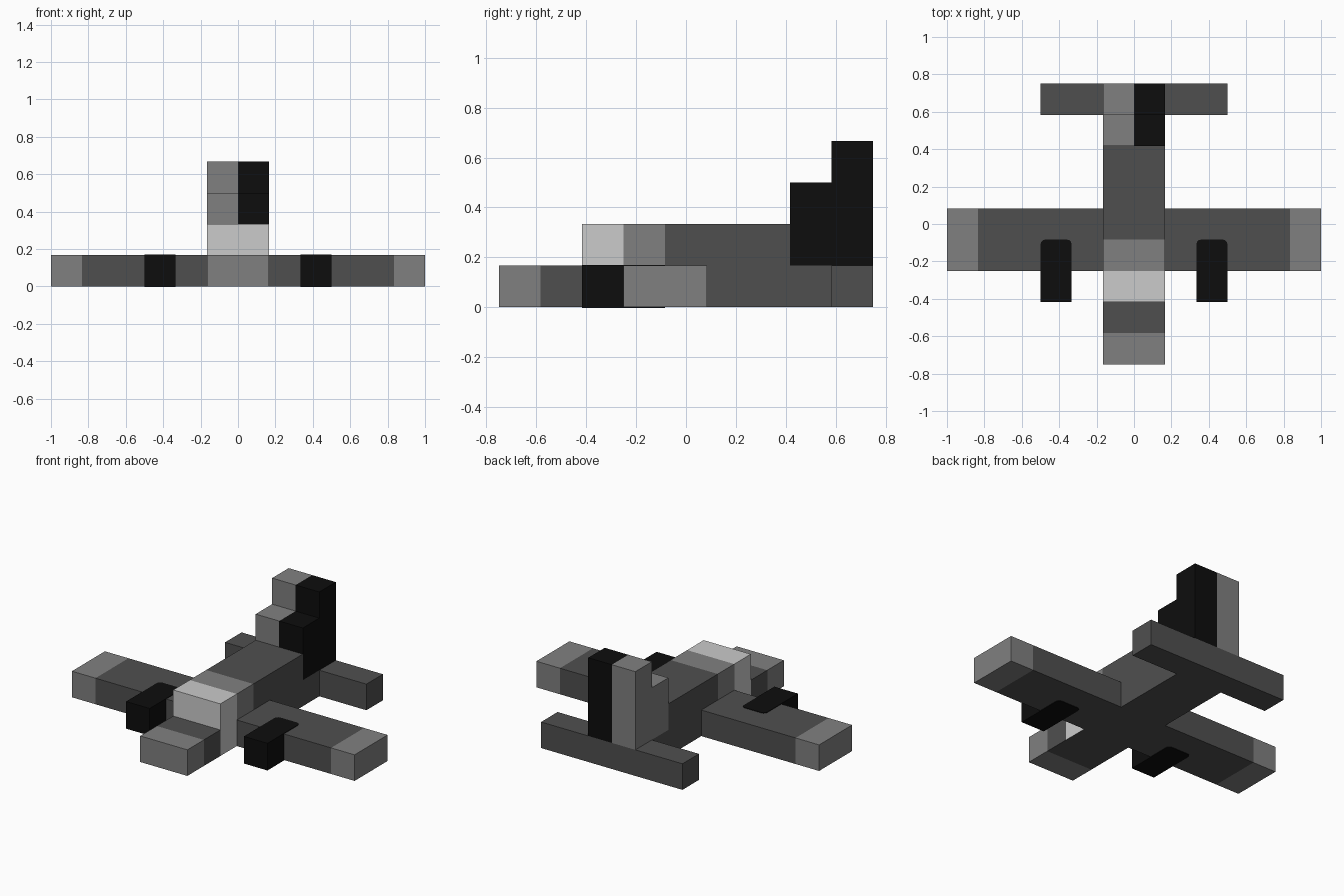
import bpy
import bmesh

if "Cube" in bpy.data.objects:
    bpy.data.objects.remove(bpy.data.objects["Cube"])

U = 1 / 6  # one block of the grid


def material(name, value):
    m = bpy.data.materials.new(name)
    m.diffuse_color = (value, value, value, 1)
    m.use_nodes = True
    m.node_tree.nodes["Principled BSDF"].inputs["Base Color"].default_value = m.diffuse_color
    return m


LIGHT = material("light grey", 0.597)
MID = material("mid grey", 0.216)
DARK = material("dark grey", 0.078)
BLACK = material("black", 0.004)


def block(name, x, y, z, mat, bottom=None, round_back=0, mirror=False):
    """Box between grid limits; options: other bottom colour, rounded back corners, mirrored copy."""
    bm = bmesh.new()
    bmesh.ops.create_cube(bm, size=1)
    for v in bm.verts:
        v.co = [U * (lo if c < 0 else hi) for c, (lo, hi) in zip(v.co, (x, y, z))]
    if round_back:
        edges = [e for e in bm.edges
                 if abs(e.verts[0].co.z - e.verts[1].co.z) > 0.01
                 and all(abs(v.co.y - U * y[1]) < 1e-4 for v in e.verts)]
        bmesh.ops.bevel(bm, geom=edges, offset=round_back, segments=3,
                        profile=0.5, affect='EDGES')
    bm.normal_update()
    me = bpy.data.meshes.new(name)
    me.materials.append(mat)
    if bottom:
        me.materials.append(bottom)
        for f in bm.faces:
            f.material_index = 1 if f.normal.z < -0.5 else 0
    bm.to_mesh(me)
    bm.free()
    ob = bpy.data.objects.new(name, me)
    bpy.context.collection.objects.link(ob)
    if mirror:
        ob.modifiers.new("mirror", 'MIRROR')
    return ob


# fuselage, front to back
block("nose_tip", (-1, 1), (-4.5, -3.5), (0, 1), MID)
block("nose", (-1, 1), (-3.5, -2.5), (0, 1), DARK)
block("cockpit", (-1, 1), (-2.5, -1.5), (0, 2), LIGHT, bottom=DARK)
block("collar", (-1, 1), (-1.5, -0.5), (1, 2), MID)
block("upper_fuselage", (-1, 1), (-0.5, 2.5), (1, 2), DARK)
block("lower_fuselage", (-1, 1), (-1.5, 3.5), (0, 1), DARK)

# wings and engines
block("wings", (1, 5), (-1.5, 0.5), (0, 1), DARK, mirror=True)
block("wing_tips", (5, 6), (-1.5, 0.5), (0, 1), MID, mirror=True)
block("engines", (2, 3), (-2.5, -0.5), (-0.02, 1.02), BLACK, round_back=0.025, mirror=True)

# tail: plane plus two-tone stepped fin
block("tailplane", (-3, 3), (3.5, 4.5), (0, 1), DARK)
for side, x, mat in (("left", (-1, 0), MID), ("right", (0, 1), BLACK)):
    block("fin_step_" + side, x, (2.5, 3.5), (1, 3), mat)
    block("fin_" + side, x, (3.5, 4.5), (1, 4), mat)
